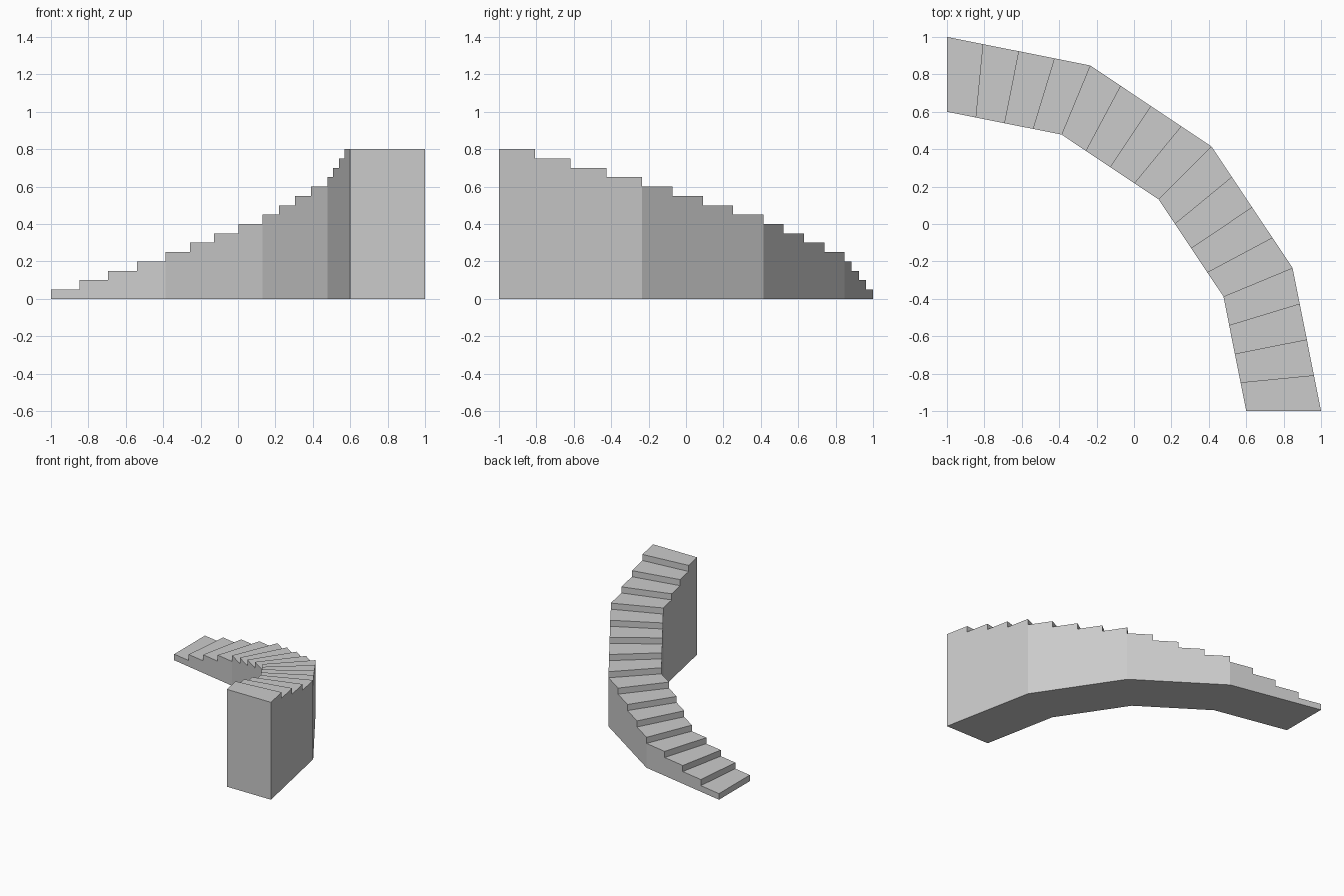
import bpy, bmesh
from math import sin, cos, pi
from mathutils import Vector

if "Cube" in bpy.data.objects:
    bpy.data.objects.remove(bpy.data.objects["Cube"])

SEGMENTS, STEPS, RISE = 4, 4, 0.05
CENTRE = Vector((-1, -1, 0))


def arc_point(radius, k):
    # corner k of the faceted quarter turn, starting at the low end
    a = pi / 2 * (1 - k / SEGMENTS)
    return CENTRE + Vector((cos(a), sin(a), 0)) * radius


def edge_point(radius, i):
    # steps divide each straight facet evenly
    k, s = divmod(i, STEPS)
    if s == 0:
        return arc_point(radius, k)
    return arc_point(radius, k).lerp(arc_point(radius, k + 1), s / STEPS)


bm = bmesh.new()
total = SEGMENTS * STEPS


def face(*pts):
    bm.faces.new([bm.verts.new(p) for p in pts])


def lift(p, z):
    return Vector((p.x, p.y, z))


for i in range(total):
    lo, hi = i * RISE, (i + 1) * RISE
    o0, o1 = edge_point(2.0, i), edge_point(2.0, i + 1)
    n0, n1 = edge_point(1.6, i), edge_point(1.6, i + 1)
    # tread, riser, underside, outer and inner walls
    face(lift(n0, hi), lift(n1, hi), lift(o1, hi), lift(o0, hi))
    face(lift(n0, lo), lift(n0, hi), lift(o0, hi), lift(o0, lo))
    face(n0, o0, o1, n1)
    face(o0, lift(o0, hi), lift(o1, hi), o1)
    face(n0, n1, lift(n1, hi), lift(n0, hi))

# tall end wall
top = total * RISE
o, n = edge_point(2.0, total), edge_point(1.6, total)
face(n, o, lift(o, top), lift(n, top))

bmesh.ops.remove_doubles(bm, verts=bm.verts, dist=1e-5)
bmesh.ops.recalc_face_normals(bm, faces=bm.faces)
mesh = bpy.data.meshes.new("curved_staircase")
bm.to_mesh(mesh)
bm.free()
bpy.context.collection.objects.link(bpy.data.objects.new("curved_staircase", mesh))
